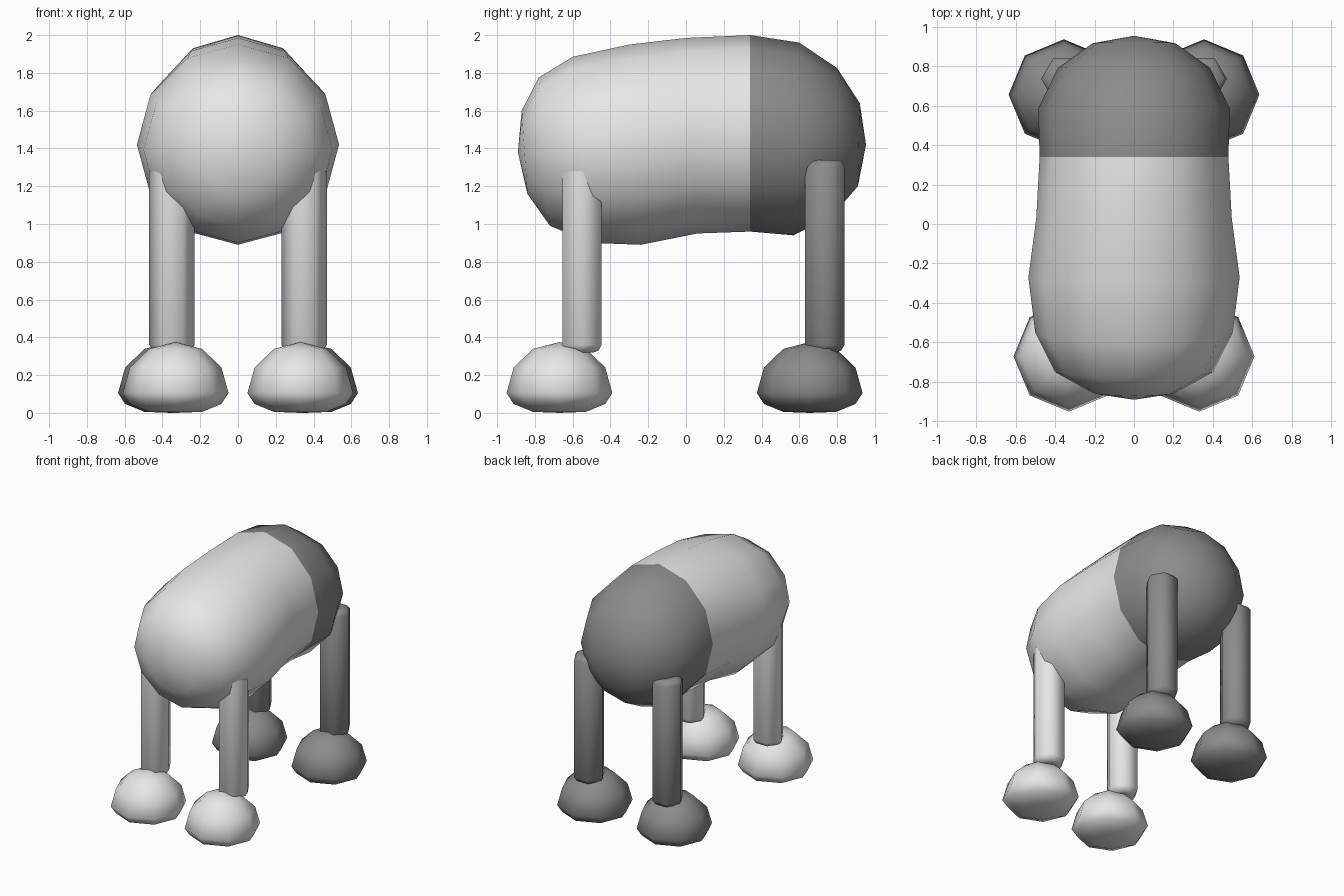
import bpy, bmesh, math

if "Cube" in bpy.data.objects:
    bpy.data.objects.remove(bpy.data.objects["Cube"])

def material(name, v):
    m = bpy.data.materials.new(name)
    m.diffuse_color = (v, v, v, 1)
    m.use_nodes = True
    m.node_tree.nodes["Principled BSDF"].inputs["Base Color"].default_value = m.diffuse_color
    return m

LIGHT = material("light grey", 0.8)
DARK = material("dark grey", 0.26)

def loft(name, start, rings, end, mats, start_pole=True):
    """Skin a list of vertex rings, closing both ends on a pole or a flat cap."""
    bm = bmesh.new()
    loops = [[bm.verts.new(p) for p in r] for r in rings]
    n = len(loops[0])
    for a, b in zip(loops, loops[1:]):
        for i in range(n):
            j = (i + 1) % n
            bm.faces.new((a[i], a[j], b[j], b[i]))
    for pole, loop in ((start, loops[0]), (end, loops[-1])):
        if pole is None:
            bm.faces.new(loop)
        else:
            v = bm.verts.new(pole)
            for i in range(n):
                bm.faces.new((v, loop[i], loop[(i + 1) % n]))
    bmesh.ops.recalc_face_normals(bm, faces=bm.faces[:])
    for f in bm.faces:
        f.smooth = True
        # the rear part of the body takes the second colour
        if len(mats) > 1 and f.calc_center_median().y > 0.34:
            f.material_index = 1
    me = bpy.data.meshes.new(name)
    bm.to_mesh(me)
    bm.free()
    for m in mats:
        me.materials.append(m)
    ob = bpy.data.objects.new(name, me)
    bpy.context.collection.objects.link(ob)
    return ob

def circle(x, y, z, r, n):
    return [(x + r * math.cos(math.tau * i / n), y + r * math.sin(math.tau * i / n), z)
            for i in range(n)]

# Body: 12-sided rings given as top y, top z, bottom y, bottom z, half width
SECTIONS = [
    (-0.87, 1.60, -0.84, 1.16, 0.21), (-0.78, 1.775, -0.72, 0.99, 0.40),
    (-0.60, 1.885, -0.50, 0.90, 0.50), (-0.30, 1.95, -0.24, 0.89, 0.535),
    (0.00, 1.985, 0.06, 0.95, 0.495), (0.34, 2.00, 0.34, 0.96, 0.478),
    (0.60, 1.96, 0.57, 0.94, 0.485), (0.80, 1.825, 0.78, 1.05, 0.385),
    (0.92, 1.64, 0.91, 1.20, 0.21)]
rings = []
for ty, tz, by, bz, w in SECTIONS:
    ring = []
    for i in range(12):
        a = math.tau * i / 12
        c = math.cos(a)
        ring.append((w * math.sin(a), (ty + by) / 2 + c * (ty - by) / 2,
                     (tz + bz) / 2 + c * (tz - bz) / 2))
    rings.append(ring)
loft("body", (0, -0.89, 1.38), rings, (0, 0.953, 1.42), [LIGHT, DARK])

# Hexagonal legs and eight-sided domed feet, mirrored left and right
LEG_FRONT = [(0.32, 0.07), (0.33, 0.10), (0.36, 0.12), (1.28, 0.12)]
LEG_REAR = [(0.32, 0.07), (0.33, 0.10), (0.36, 0.12), (1.305, 0.12), (1.33, 0.10), (1.34, 0.07)]

for side, sx in (("left", 1), ("right", -1)):
    for end, leg_y, profile, fx, fy, mat in (
            ("front", -0.55, LEG_FRONT, 0.33, -0.67, LIGHT),
            ("rear", 0.735, LEG_REAR, 0.355, 0.655, DARK)):
        leg = loft(f"{end}_{side}_leg", None,
                   [circle(sx * 0.35, leg_y, z, r, 6) for z, r in profile], None, [mat])
        # crisp edge only around the flat-cut end
        for p in leg.data.polygons:
            p.use_smooth = len(p.vertices) == 4
        foot = []
        for k in range(1, 6):
            a = math.pi * k / 6
            c = math.cos(a)
            z = 0.105 + c * (0.27 if c > 0 else 0.115)
            foot.append(circle(sx * fx, fy, max(z, 0.003), 0.28 * math.sin(a), 8))
        loft(f"{end}_{side}_foot", (sx * fx, fy, 0.375), foot, (sx * fx, fy, 0.0), [mat])
